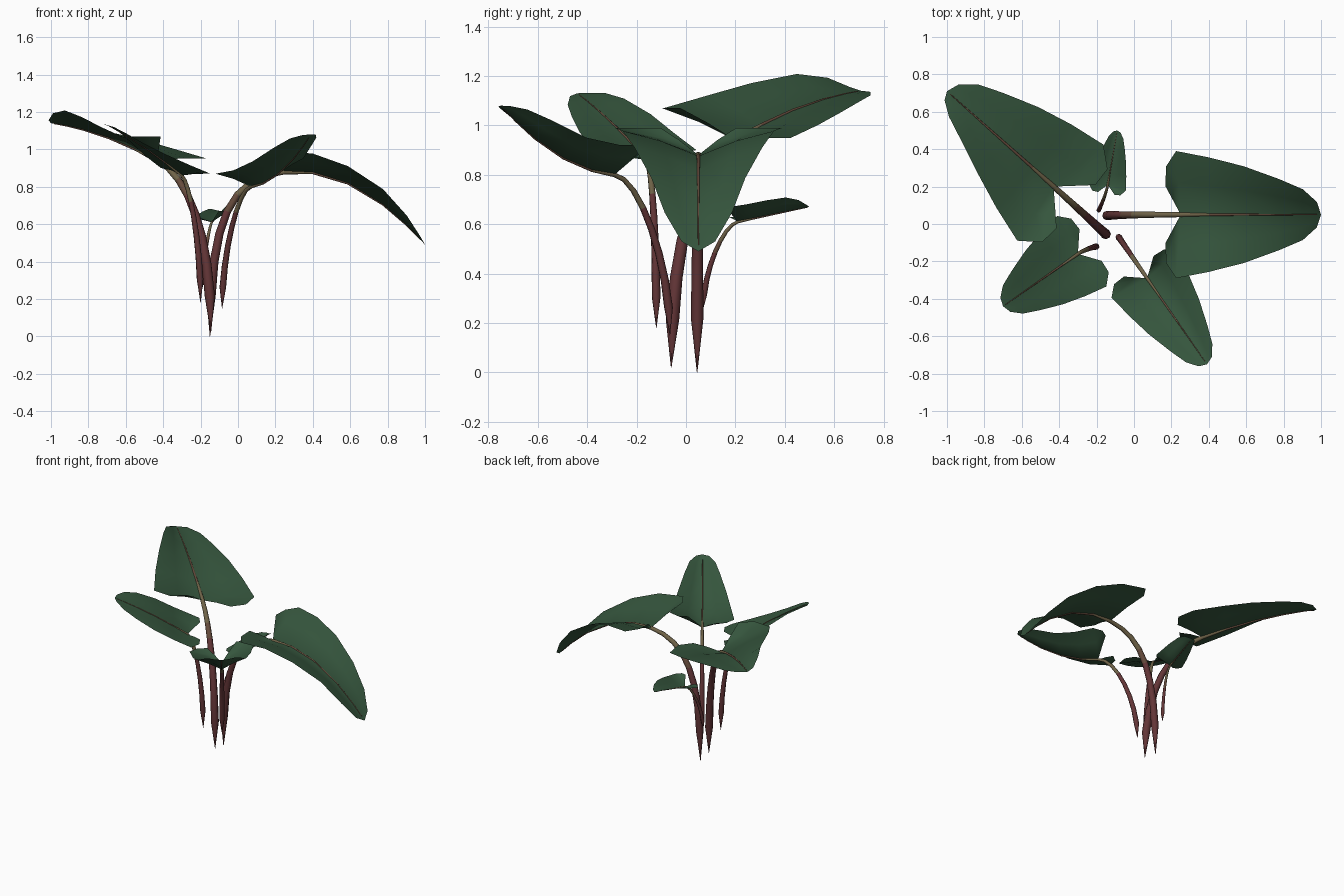
import bpy
import bmesh
from math import cos, sin, tau
from mathutils import Vector
from mathutils.geometry import interpolate_bezier

UP = Vector((0, 0, 1))
STEM_STEPS = 8
TUBE_SIDES = 8

default_cube = bpy.data.objects.get("Cube")
if default_cube:
    bpy.data.objects.remove(default_cube, do_unlink=True)


def material(name, red, green, blue):
    mat = bpy.data.materials.new(name)
    mat.use_nodes = True
    color = (red, green, blue, 1)
    mat.diffuse_color = color
    shader = mat.node_tree.nodes["Principled BSDF"]
    shader.inputs["Base Color"].default_value = color
    shader.inputs["Roughness"].default_value = 0.8
    return mat


LEAF_GREEN = material("leaf green", 0.036, 0.092, 0.047)
STEM_RED = material("stem red", 0.125, 0.036, 0.038)
STEM_BROWN = material("stem brown", 0.13, 0.07, 0.045)
STEM_TAN = material("stem tan", 0.16, 0.125, 0.065)

# Half-leaf outline: (distance along the midrib, share of the half width).
# A negative distance lies in the rear lobe, as a share of its depth.
OUTLINE = [(-1, 0.45), (-0.95, 0.76), (-0.3, 1), (0.2, 0.9), (0.45, 0.76),
           (0.7, 0.56), (0.87, 0.4), (0.97, 0.2), (1, 0)]


def add_object(name, bm, materials):
    mesh = bpy.data.meshes.new(name)
    bm.to_mesh(mesh)
    bm.free()
    for mat in materials:
        mesh.materials.append(mat)
    mesh.shade_smooth()
    obj = bpy.data.objects.new(name, mesh)
    bpy.context.collection.objects.link(obj)


def make_midrib(start, tip, middle_height):
    """Return a function for the midrib: straight in plan, a parabola in height."""
    sag = middle_height - (start.z + tip.z) / 2

    def point(u):
        return start.lerp(tip, u) + UP * sag * 4 * u * (1 - u)
    return point


def build_leaf(name, midrib, width, lobe, folds):
    """Two folded halves; each fold is the rise at the lobe and at the middle."""
    bm = bmesh.new()
    along = midrib(1) - midrib(0)
    along.z = 0
    left = UP.cross(along).normalized()
    for sign, (lobe_rise, middle_rise) in zip((1, -1), folds):
        # a steeply folded half is narrower in plan
        taper = max(0, middle_rise - 0.09) * 18
        rows = []
        for distance, share in OUTLINE:
            u = max(distance, 0)
            if u < 0.5:
                rise = lobe_rise + (middle_rise - lobe_rise) * u * 2
            else:
                rise = middle_rise * (1 - (2 * u - 1) ** 3)
            centre = midrib(u)
            edge = centre + left * sign * width * share * (1 - taper * u)
            edge += along * min(distance, 0) * lobe + UP * rise
            between = centre.lerp(edge, 0.5) + UP * width * share * 0.035
            rows.append([bm.verts.new(p) for p in (centre, between, edge)])
        # the tip closes on the midrib
        for vert in rows[-1]:
            vert.co = midrib(1)
        for row, following in zip(rows, rows[1:]):
            for c in range(len(row) - 1):
                quad = [row[c], row[c + 1], following[c + 1], following[c]]
                bm.faces.new(quad[::-sign])
    bmesh.ops.remove_doubles(bm, verts=bm.verts, dist=0.0005)
    add_object(name, bm, [LEAF_GREEN])


def build_stem(name, foot, radius, arch, midrib):
    """Tapered curved tube with a pointed foot, running on as the midrib."""
    start = midrib(0)
    slope = (midrib(0.01) - start).normalized()
    reach = (start - foot).xy.length * arch
    low_handle = foot + UP * (start.z - foot.z) * arch
    high_handle = start - slope * reach
    points = interpolate_bezier(foot, low_handle, high_handle, start, STEM_STEPS + 1)
    radii = [radius * (1 - 0.5 * i / STEM_STEPS) for i in range(STEM_STEPS + 1)]
    radii[0] = radius * 0.04
    for u, share in OUTLINE:
        if 0 < u < 1:
            points.append(midrib(u))
            radii.append(radius * (0.36 - 0.28 * u))

    across = (midrib(1) - start).cross(UP).normalized()
    bm = bmesh.new()
    rings = []
    for i, (point, size) in enumerate(zip(points, radii)):
        tangent = points[min(i + 1, len(points) - 1)] - points[max(i - 1, 0)]
        normal = tangent.cross(across).normalized()
        side = normal.cross(tangent).normalized()
        ring = []
        for k in range(TUBE_SIDES):
            angle = tau * k / TUBE_SIDES
            offset = side * cos(angle) + normal * sin(angle)
            ring.append(bm.verts.new(point + offset * size))
        rings.append(ring)
    for i, (ring, following) in enumerate(zip(rings, rings[1:])):
        # red foot, brown change, tan neck, brown end of the midrib
        height = (points[i].z + points[i + 1].z) / 2 / start.z
        if i > STEM_STEPS:
            colour = 1
        elif i == STEM_STEPS or height > 0.87:
            colour = 2
        else:
            colour = int(height > 0.79)
        for k in range(TUBE_SIDES):
            n = (k + 1) % TUBE_SIDES
            face = bm.faces.new((ring[k], ring[n], following[n], following[k]))
            face.material_index = colour
    bmesh.ops.recalc_face_normals(bm, faces=bm.faces)
    add_object(name, bm, [STEM_RED, STEM_BROWN, STEM_TAN])


def build_plant(label, foot, radius, arch, start, tip, middle_height,
                width, lobe, left_fold, right_fold):
    midrib = make_midrib(Vector(start), Vector(tip), middle_height)
    build_stem(label + "_stem", Vector(foot), radius, arch, midrib)
    build_leaf(label + "_leaf", midrib, width, lobe, (left_fold, right_fold))


build_plant("left", foot=(-0.15, 0.045, 0), radius=0.027, arch=0.72,
            start=(0.25, 0.05, 0.88), tip=(1, 0.05, 0.49), middle_height=0.8,
            width=0.34, lobe=0.11, left_fold=(0.11, 0.09), right_fold=(0.11, 0.09))
build_plant("back_right", foot=(-0.145, -0.06, 0.02), radius=0.029, arch=0.6,
            start=(-0.43, 0.2, 0.94), tip=(-1, 0.71, 1.14), middle_height=1.07,
            width=0.345, lobe=0.21, left_fold=(0.13, 0.11), right_fold=(0.01, -0.01))
build_plant("front_right", foot=(-0.2, -0.12, 0.18), radius=0.019, arch=0.5,
            start=(-0.3, -0.16, 0.86), tip=(-0.7, -0.44, 1.13), middle_height=1.01,
            width=0.23, lobe=0.17, left_fold=(0.01, -0.03), right_fold=(0.04, 0.05))
build_plant("front_left", foot=(-0.085, -0.065, 0.15), radius=0.019, arch=0.45,
            start=(0.07, -0.29, 0.8), tip=(0.39, -0.75, 1.08), middle_height=0.88,
            width=0.215, lobe=0.14, left_fold=(0.12, 0.08), right_fold=(0.07, 0.07))
build_plant("small_back", foot=(-0.19, 0.07, 0.26), radius=0.013, arch=0.42,
            start=(-0.14, 0.21, 0.61), tip=(-0.09, 0.5, 0.67), middle_height=0.64,
            width=0.1, lobe=0.16, left_fold=(0.02, 0.03), right_fold=(0.06, 0.06))
